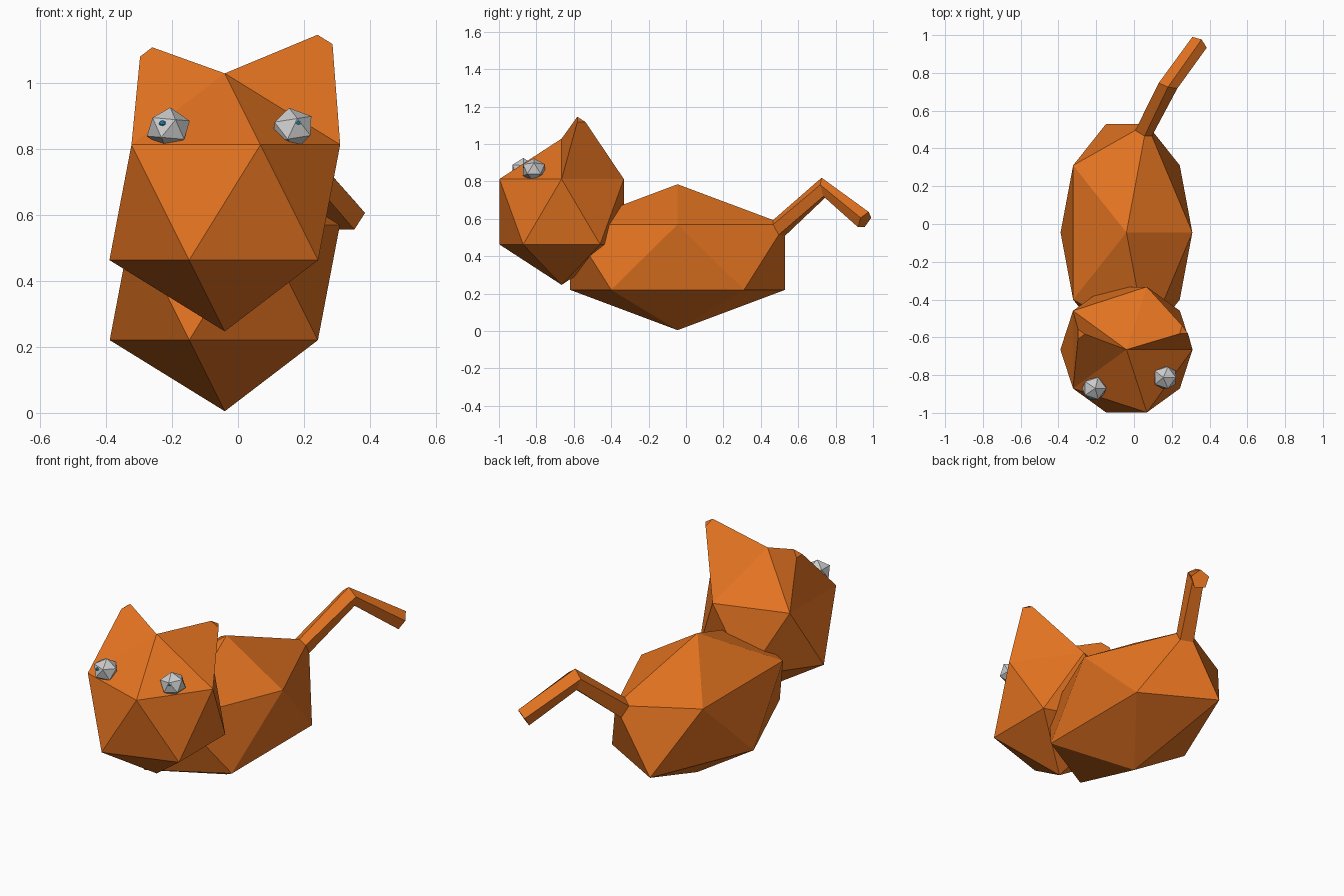
import bpy, bmesh, math
from mathutils import Vector, Matrix

if "Cube" in bpy.data.objects:
    bpy.data.objects.remove(bpy.data.objects["Cube"])


def material(name, rgb):
    m = bpy.data.materials.new(name)
    m.diffuse_color = (*rgb, 1)
    m.use_nodes = True
    m.node_tree.nodes["Principled BSDF"].inputs["Base Color"].default_value = m.diffuse_color
    return m


fur = material("orange fur", (0.76, 0.17, 0.015))
blue = material("blue pupil", (0.02, 0.4, 0.65))


def finish(bm, name, mat=None):
    bmesh.ops.recalc_face_normals(bm, faces=bm.faces)
    me = bpy.data.meshes.new(name)
    bm.to_mesh(me)
    bm.free()
    ob = bpy.data.objects.new(name, me)
    bpy.context.collection.objects.link(ob)
    if mat:
        me.materials.append(mat)
    return ob


def ico(center, size, tilt=0):
    bm = bmesh.new()
    mat = (Matrix.Translation(center) @ Matrix.Rotation(math.radians(tilt), 4, 'Y')
           @ Matrix.Diagonal((*size, 1)))
    bmesh.ops.create_icosphere(bm, subdivisions=1, radius=1, matrix=mat)
    return bm


# Body: stretched icosahedron; the tail root ring lies on the edges of one corner
body = ico((-0.04, -0.045, 0.395), (0.39, 0.676, 0.39))
corner = min(body.verts, key=lambda v: (v.co - Vector((0.068, 0.53, 0.569))).length)
root = [corner.co + (e.other_vert(corner).co - corner.co).normalized() * 0.07
        for e in corner.link_edges]
mid = sum(root, Vector()) / 5
u = Vector((0.9, -0.42, 0)).normalized()
w = Vector((0, -0.6, 0.8))
root.sort(key=lambda p: math.atan2((p - mid).dot(w), (p - mid).dot(u)))
# start the ring at the point nearest to 18 degrees
start = min(range(5), key=lambda i: abs(math.atan2((root[i] - mid).dot(w),
                                                 (root[i] - mid).dot(u)) - math.radians(18)))
root = root[start:] + root[:start]
finish(body, "body", fur)


# Tail: bent five-sided tube
def pentagon(center, u, w):
    c, u, w = Vector(center), Vector(u), Vector(w)
    angles = [math.radians(18 + 72 * i) for i in range(5)]
    return [c + u * math.cos(a) + w * math.sin(a) for a in angles]


rings = [root,
         pentagon((0.18, 0.735, 0.765), (0.052, -0.015, 0), (0, -0.01, 0.055)),
         pentagon((0.342, 0.955, 0.592), (0.04, -0.03, 0), (0.016, 0.022, 0.045))]
bm = bmesh.new()
rows = [[bm.verts.new(p) for p in r] for r in rings]
for a, b in zip(rows, rows[1:]):
    for i in range(5):
        j = (i + 1) % 5
        bm.faces.new((a[i], a[j], b[j], b[i]))
bm.faces.new(rows[0][::-1])
bm.faces.new(rows[-1])
finish(bm, "tail", fur)

# Head: icosahedron with two top faces extruded into tapered ears
head = ico((-0.04, -0.665, 0.638), (0.391,) * 3)
top = max(head.verts, key=lambda v: v.co.z).co.copy()
for centre, tip in [((-0.269, -0.665, 0.885), (-0.26, -0.583, 1.108)),
                    ((0.113, -0.554, 0.885), (0.241, -0.581, 1.146))]:
    face = min(head.faces, key=lambda f: (f.calc_center_median() - Vector(centre)).length)
    new = bmesh.ops.extrude_face_region(head, geom=[face])
    for v in [g for g in new["geom"] if isinstance(g, bmesh.types.BMVert)]:
        v.co = Vector(tip) + (v.co - top) * 0.13
    if face.is_valid:
        bmesh.ops.delete(head, geom=[face], context='FACES_ONLY')
finish(head, "head", fur)

# Eyes and small pupils
for side, c, tilt, p in [("left", (-0.211, -0.87, 0.862), 5, (-0.229, -0.919, 0.878)),
                         ("right", (0.165, -0.813, 0.861), -9, (0.18, -0.862, 0.88))]:
    finish(ico(c, (0.07, 0.068, 0.064), tilt), side + "_eye")
    finish(ico(p, (0.012, 0.01, 0.009)), side + "_pupil", blue)
